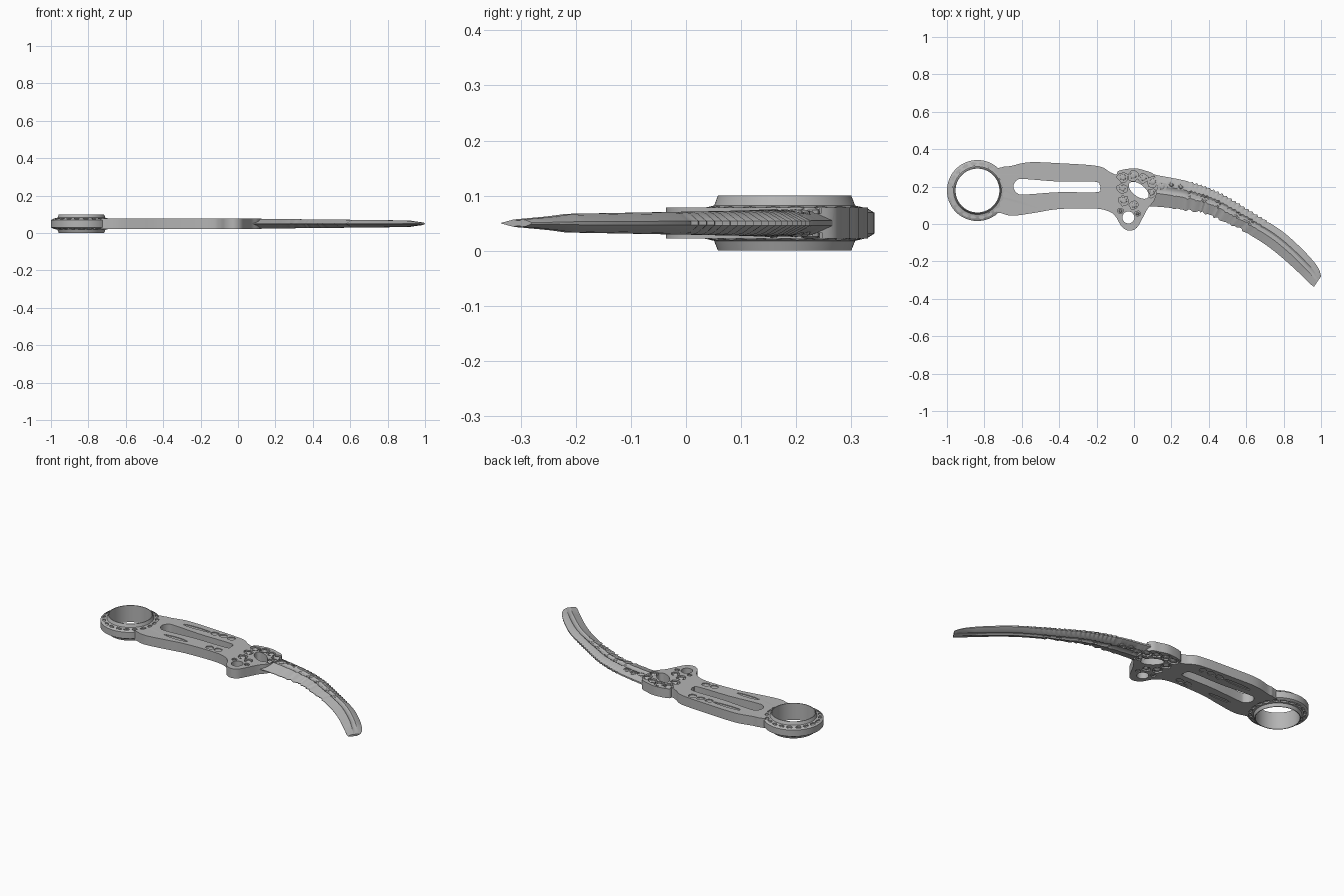
import bpy, bmesh, math, random
from mathutils import Vector

random.seed(4)
if "Cube" in bpy.data.objects:
    bpy.data.objects.remove(bpy.data.objects["Cube"])

steel = bpy.data.materials.new("grey steel")
steel.use_nodes = True
GREY = (0.46, 0.46, 0.46, 1)
steel.diffuse_color = GREY
steel.node_tree.nodes["Principled BSDF"].inputs["Base Color"].default_value = GREY
MID = 0.05      # middle plane
HALF = 0.028    # half thickness of the handle


def spline(pts, per, closed=False):
    """Smooth path through 2D points."""
    n, out = len(pts), []
    for i in range(n if closed else n - 1):
        ids = [(i + k) % n if closed else min(max(i + k, 0), n - 1) for k in (-1, 0, 1, 2)]
        a, b, c, d = (Vector(pts[j]) for j in ids)
        for s in range(per):
            t = s / per
            out.append(0.5 * (2 * b + (c - a) * t + (2 * a - 5 * b + 4 * c - d) * t * t
                              + (3 * b - a - 3 * c + d) * t ** 3))
    return out if closed else out + [Vector(pts[-1])]


def loft(bm, loops):
    """Closed skin over equal loops, capped at both ends."""
    rings = [[bm.verts.new(p) for p in loop] for loop in loops]
    n = len(rings[0])
    for a, b in zip(rings, rings[1:]):
        for i in range(n):
            bm.faces.new((a[i], a[(i + 1) % n], b[(i + 1) % n], b[i]))
    bm.faces.new(rings[0][::-1])
    bm.faces.new(rings[-1])


def prism(bm, outline, z0, z1):
    loft(bm, [[(p[0], p[1], z) for p in outline] for z in (z0, z1)])


def ellipse(x, y, a, b, tilt=0.0, n=48, jitter=0.0):
    pts = []
    for i in range(n):
        t = math.tau * i / n
        k = 1 + random.uniform(-jitter, jitter)
        u, v = a * k * math.cos(t), b * k * math.sin(t)
        pts.append((x + u * math.cos(tilt) - v * math.sin(tilt),
                    y + u * math.sin(tilt) + v * math.cos(tilt)))
    return pts


def make(name, bm):
    bmesh.ops.recalc_face_normals(bm, faces=bm.faces)
    mesh = bpy.data.meshes.new(name)
    bm.to_mesh(mesh)
    bm.free()
    mesh.materials.append(steel)
    ob = bpy.data.objects.new(name, mesh)
    bpy.context.collection.objects.link(ob)
    return ob


def boolean(ob, other, operation):
    mod = ob.modifiers.new("join", "BOOLEAN")
    mod.object, mod.operation = other, operation
    mod.solver, mod.use_self = "EXACT", True
    bpy.context.view_layer.objects.active = ob
    bpy.ops.object.modifier_apply(modifier=mod.name)
    bpy.data.objects.remove(other)


# Handle plate with the guard lobe
outline = spline([
    (-.75, .27), (-.70, .305), (-.66, .31), (-.56, .33), (-.4, .325), (-.195, .31),
    (-.13, .278), (-.095, .265), (-.08, .285), (0, .298), (.06, .285), (.105, .265),
    (.125, .2), (.11, .13), (.075, .085), (.045, .03), (.015, -.02), (-.025, -.036),
    (-.065, -.015), (-.095, .035), (-.13, .065), (-.21, .083), (-.4, .08),
    (-.53, .06), (-.64, .045), (-.70, .055), (-.75, .09)], 6, True)
bm = bmesh.new()
prism(bm, outline, MID - HALF, MID + HALF)
knife = make("knife_body", bm)

# Finger ring with a raised collar on both faces
RX, RY = -.837, .179
bm = bmesh.new()
loft(bm, [[(x, y, z) for x, y in ellipse(RX, RY, r, r, n=72)] for r, z in
          ((.121, 0), (.128, .018), (.15, .023), (.163, .031),
           (.163, .069), (.15, .077), (.128, .082), (.121, .1))])
boolean(knife, make("finger_ring", bm), "UNION")

# Curved blade: ridge, shallow fuller and ground edges, with saw teeth
spine = spline([(.05, .28), (.12, .262), (.3, .225), (.46, .165), (.62, .07), (.78, -.03),
                (.885, -.12), (.96, -.2), (.99, -.245), (1, -.28)], 14)
edge = spline([(.05, .092), (.13, .092), (.28, .075), (.41, .045), (.54, -.015), (.68, -.095),
               (.78, -.17), (.875, -.255), (.94, -.318), (.962, -.336)], 14)
section = ((0, .18), (.2, .85), (.32, 1), (.4, .72), (.5, .72), (.58, 1), (1, .06))
loops = []
for i, (p, q) in enumerate(zip(spine, edge)):
    across = (p - q).normalized()
    if .3 < p.x < .72:
        p = p + across * (.004 if i % 2 else -.005)
    if .2 < q.x < .62:
        q = q + across * random.uniform(-.007, .009)
    h = HALF * (.98 - .5 * i / len(spine))
    if p.x > .95:
        h *= 1 - .5 * (p.x - .95) / .05
    upper = [(*p.lerp(q, f), MID + h * g) for f, g in section]
    lower = [(*p.lerp(q, f), MID - h * g) for f, g in reversed(section)]
    loops.append(upper + lower)
bm = bmesh.new()
loft(bm, loops)
boolean(knife, make("blade", bm), "UNION")

# Through holes: ring, handle slot, guard holes
bm = bmesh.new()
prism(bm, ellipse(RX, RY, .117, .117, n=72), -.1, .2)
prism(bm, ellipse(-.03, .035, .032, .032), -.1, .2)
prism(bm, ellipse(.025, .18, .062, .032, -.65), -.1, .2)
slot = spline([(-.645, .2), (-.625, .235), (-.58, .24), (-.4, .227), (-.21, .226), (-.182, .205),
               (-.182, .19), (-.2, .17), (-.4, .17), (-.58, .158), (-.625, .165)], 6, True)
prism(bm, slot, -.1, .2)
boolean(knife, make("hole_cutter", bm), "DIFFERENCE")

# Engraving: guard cells, handle grooves and dimples, ring notches
cells = [(-.06, .25, .026), (-.005, .258, .026), (.05, .245, .024), (-.062, .19, .024),
         (-.055, .125, .026), (.0, .1, .022), (.1, .225, .027), (.095, .165, .022),
         (.15, .2, .024), (.2, .212, .02), (.25, .2, .02), (-.072, .07, .014), (.02, .055, .013)]
bm, stones = bmesh.new(), bmesh.new()
for s in (-1, 1):
    for x, y, r in cells:
        prism(bm, ellipse(x, y, r * 1.1, r, 0, 14, .18), MID + s * .018, MID + s * .05)
        top = HALF if x < .12 else .024
        loft(stones, [[(*p, MID + s * z) for p in ellipse(x, y, r * k, r * k * .9, x * 9, 9)]
                      for k, z in ((.72, .012), (.68, top - .004), (.4, top))])
    for x, y, length in ((-.47, .282, .09), (-.49, .113, .075)):
        prism(bm, ellipse(x, y, length, .011, 0, 24, .1), MID + s * .024, MID + s * .05)
    for x, y in ((-.35, .28), (-.295, .283), (-.24, .28), (-.27, .118), (-.215, .12)):
        prism(bm, ellipse(x, y, .024, .018, .3, 14, .12), MID + s * .023, MID + s * .05)
    for i in range(20):
        a = math.tau * (i + .5) / 20
        prism(bm, ellipse(RX + .145 * math.cos(a), RY + .145 * math.sin(a),
                          .009, .017, a, 8, .25), MID + s * .022, MID + s * .06)
boolean(knife, make("engraving_cutter", bm), "DIFFERENCE")
guard_stones = make("guard_stones", stones)

# Smooth shading with sharp edges kept
for ob in (knife, guard_stones):
    bpy.ops.object.select_all(action="DESELECT")
    ob.select_set(True)
    bpy.context.view_layer.objects.active = ob
    bpy.ops.object.shade_smooth_by_angle(angle=math.radians(30))
